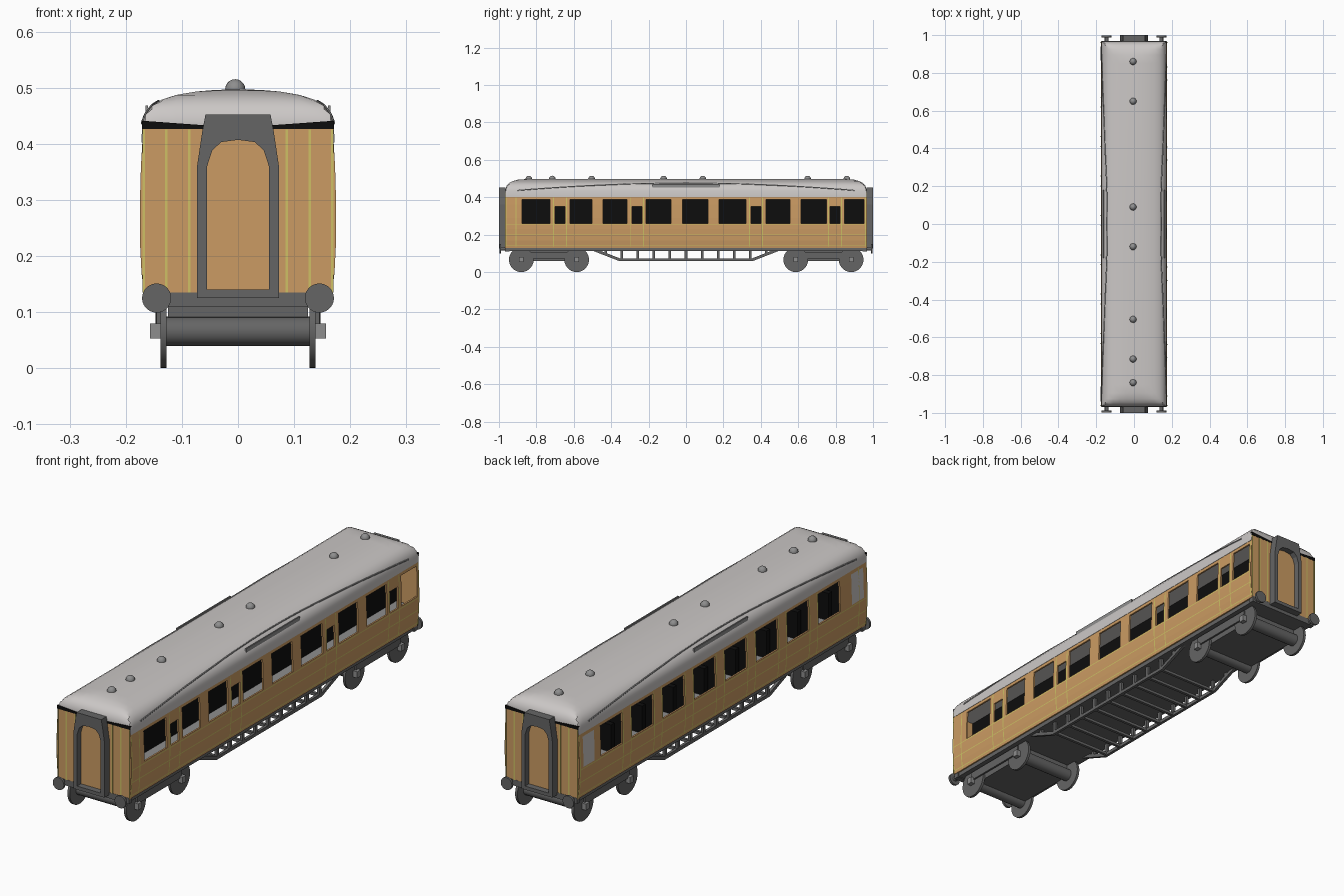
import bpy, bmesh, math
from mathutils import Matrix, Vector

if "Cube" in bpy.data.objects:
    bpy.data.objects.remove(bpy.data.objects["Cube"])


def mat(name, r, g, b):
    m = bpy.data.materials.new(name)
    m.diffuse_color = (r, g, b, 1)
    m.use_nodes = True
    m.node_tree.nodes["Principled BSDF"].inputs["Base Color"].default_value = m.diffuse_color
    return m


WOOD = mat("varnished wood", 0.60, 0.33, 0.125)
YELLOW = mat("yellow lining", 0.62, 0.53, 0.13)
DARK = mat("dark grey metal", 0.13, 0.13, 0.13)
ROOF = mat("pale grey roof", 0.60, 0.575, 0.565)
MID = mat("mid grey", 0.27, 0.27, 0.27)
BLACK = mat("black interior", 0.004, 0.004, 0.004)

# body side and roof cross-sections as (half width, height)
SIDE = [(0.167, 0.13), (0.172, 0.17), (0.175, 0.23), (0.175, 0.29), (0.173, 0.36), (0.170, 0.41)]
TOP = [(0.172, 0.402), (0.171, 0.435), (0.165, 0.452), (0.153, 0.468), (0.135, 0.479),
       (0.11, 0.487), (0.075, 0.493), (0.04, 0.496), (0, 0.497)]


def width_at(profile, z):
    for (x0, z0), (x1, z1) in zip(profile, profile[1:]):
        if z <= z1:
            return x0 + (x1 - x0) * (z - z0) / (z1 - z0)
    return profile[-1][0]


def obj(name, verts, faces, m, smooth=None, fix=True):
    me = bpy.data.meshes.new(name)
    me.from_pydata(verts, [], faces)
    if fix:
        bm = bmesh.new()
        bm.from_mesh(me)
        bmesh.ops.recalc_face_normals(bm, faces=bm.faces)
        bm.to_mesh(me)
        bm.free()
    me.materials.append(m)
    if smooth:
        me.polygons.foreach_set("use_smooth", [True] * len(me.polygons))
        me.set_sharp_from_angle(angle=math.radians(smooth))
    o = bpy.data.objects.new(name, me)
    bpy.context.collection.objects.link(o)
    return o


def box(name, x0, x1, y0, y1, z0, z1, m):
    v = [(x, y, z) for x in (x0, x1) for y in (y0, y1) for z in (z0, z1)]
    f = [(0, 1, 3, 2), (4, 6, 7, 5), (0, 4, 5, 1), (2, 3, 7, 6), (0, 2, 6, 4), (1, 5, 7, 3)]
    return obj(name, v, f, m)


def prism(name, pts, axis, a, b, m, smooth=None):
    """Extrude a 2D outline along x (outline is y,z) or y (outline is x,z)."""
    put = (lambda p, t: (t, p[0], p[1])) if axis == "x" else (lambda p, t: (p[0], t, p[1]))
    n = len(pts)
    v = [put(p, t) for t in (a, b) for p in pts]
    f = [tuple(range(n)), tuple(range(n, 2 * n))]
    f += [(i, (i + 1) % n, (i + 1) % n + n, i + n) for i in range(n)]
    return obj(name, v, f, m, smooth)


def disc(name, axis, c, r, a, b, m, n=28):
    pts = [(c[0] + r * math.cos(2 * math.pi * i / n), c[1] + r * math.sin(2 * math.pi * i / n)) for i in range(n)]
    return prism(name, pts, axis, a, b, m, 40)


def side_sheet(name, s, ys, zs, m, holes=(), off=0.0):
    """Sheet following the bulged body side, leaving out the window holes."""
    v = [(s * (width_at(SIDE, z) + off), y, z) for y in ys for z in zs]
    k, f = len(zs), []
    for i in range(len(ys) - 1):
        for j in range(k - 1):
            cy, cz = (ys[i] + ys[i + 1]) / 2, (zs[j] + zs[j + 1]) / 2
            if any(a < cy < b and c < cz < d for a, b, c, d in holes):
                continue
            q = (i * k + j, i * k + k + j, i * k + k + j + 1, i * k + j + 1)
            f.append(q if s > 0 else q[::-1])
    return obj(name, v, f, m, fix=False)


def side_plate(name, s, y0, y1, z0, z1, m):
    zs = sorted({z0, z1} | {z for _, z in SIDE if z0 < z < z1})
    return side_sheet(name, s, [y0, y1], zs, m, off=0.0015)


# windows: (y0, y1, z0, z1) on each side
BIG = [(-.877, -.727), (-.62, -.503), (-.444, -.316), (-.214, -.08), (-.02, .118),
       (.176, .32), (.428, .556), (.615, .75), (.848, .952)]
DOORS = [(-.70, -.647), (-.29, -.235), (.348, .40), (.77, .824)]
right = [(a, b, .26, .388) for a, b in BIG] + [(a, b, .26, .35) for a, b in DOORS]
left = [(.675 - .2085 * i, .82 - .2085 * i, .26, .388) for i in range(8)]

for s, holes, label in ((1, right, "right"), (-1, left, "left")):
    # pierced wooden side
    ys = sorted({-.965, .965} | {y for h in holes for y in h[:2]})
    zs = sorted({z for _, z in SIDE} | {z for h in holes for z in h[2:]})
    wall = side_sheet(label + "_side_wall", s, ys, zs, WOOD, holes)
    sol = wall.modifiers.new("thickness", "SOLIDIFY")
    sol.thickness, sol.offset = 0.007, -1
    # lining
    for z in (.143, .2, .253):
        side_plate(label + "_lining", s, -.963, .963, z - .002, z + .002, YELLOW)
    doors = DOORS if s > 0 else [(h[0] - .048, h[0] - .012) for h in left[:7]]
    for y in [y for d in doors for y in (d[0] - .008, d[1] + .008)] + [-.91, -.962, .96]:
        side_plate(label + "_door_lining", s, y - .0025, y + .0025, .137, .398, YELLOW)

# obscured end panes on the left side
for y0, y1 in ((.865, .94), (-.94, -.86)):
    side_plate("obscured_pane", -1, y0, y1, .26, .388, ROOF)

# interior: corridor wall, compartment partitions, floor
box("corridor_wall", .07, .076, -.955, .955, .14, .402, BLACK)
box("inner_floor", -.163, .163, -.957, .957, .16, .215, MID)
for i in range(9):
    y = .852 - .2085 * i
    box("partition", -.16, .07, y - .006, y + .006, .2, .402, BLACK)
    if i < 8:
        for yy in (y - .035, y - .175):
            box("seat_back", -.13, .05, yy - .012, yy + .012, .2, .33, BLACK)

# roof with domed ends
half = [(.965, .44), (.958, .46), (.945, .474), (.925, .484), (.895, .492), (.85, .498)]
stations = [(-y, z) for y, z in half] + [(y, z) for y, z in reversed(half)]
section = TOP + [(-x, z) for x, z in reversed(TOP[:-1])]
n = len(section)
rv = [(x, y, min(z, lim + (z - .4) * .03)) for y, lim in stations for x, z in section]
rf = [(i * n + j, i * n + (j + 1) % n, (i + 1) * n + (j + 1) % n, (i + 1) * n + j)
      for i in range(len(stations) - 1) for j in range(n)]
rf += [tuple(range(n)), tuple(range(len(rv) - n, len(rv)))]
obj("roof", rv, rf, ROOF, 35)

# curved rain strips and roof boards
for s in (1, -1):
    cu = bpy.data.curves.new("rain_strip", "CURVE")
    cu.dimensions, cu.bevel_depth, cu.bevel_resolution = "3D", .003, 1
    sp = cu.splines.new("POLY")
    sp.points.add(24)
    for i, p in enumerate(sp.points):
        y = -.9 + 1.8 * i / 24
        z = .437 + .038 * (1 - (y / .9) ** 2)
        p.co = (s * width_at(TOP, z), y, z, 1)
    cu.materials.append(MID)
    bpy.context.collection.objects.link(bpy.data.objects.new("rain_strip", cu))
    box("roof_board", s * .160, s * .165, -.18, .18, .45, .468, MID)

# roof ventilators
for y in (.86, .65, .09, -.12, -.505, -.715, -.84):
    bm = bmesh.new()
    bmesh.ops.create_uvsphere(bm, u_segments=16, v_segments=10, radius=.018,
                              matrix=Matrix.Translation((-.005, y, .497)))
    me = bpy.data.meshes.new("ventilator")
    bm.to_mesh(me)
    bm.free()
    me.materials.append(MID)
    me.polygons.foreach_set("use_smooth", [True] * len(me.polygons))
    bpy.context.collection.objects.link(bpy.data.objects.new("ventilator", me))

# ends: wall, lining, gangway, buffers
end_outline = [(x - .001, z) for x, z in SIDE] + [(.17, .428)]
end_outline += [(-x, z) for x, z in reversed(end_outline)]
outer = [(-.073, .125), (-.073, .36), (-.064, .42), (-.058, .452), (0, .452)]
inner = [(-.055, .14), (-.055, .36), (-.046, .388), (-.03, .403), (0, .407)]
ring = [p + [(-x, z) for x, z in reversed(p[:-1])] for p in (outer, inner)]
for s in (-1, 1):
    prism("end_wall", end_outline, "y", s * .955, s * .967, WOOD)
    prism("roof_shadow_gap", [(-.171, .426), (.171, .426), (.171, .441), (.06, .433), (-.06, .433), (-.171, .441)],
          "y", s * .96, s * .968, BLACK)
    for x in (-.168, -.128, -.087, .087, .128, .168):
        w = .0025 if abs(x) < .16 else .002
        box("end_lining", x - w, x + w, s * .966, s * .969, .135, .425, YELLOW)
    prism("gangway_door", ring[1], "y", s * .967, s * .974, WOOD)
    k = 9
    gv = [(x, s * y, z) for y in (.965, 1.0) for loop in ring for x, z in loop]
    gf = []
    for i in range(k):
        j = (i + 1) % k
        gf += [(i, j, j + k, i + k), (i + 2 * k, j + 2 * k, j + 3 * k, i + 3 * k),
               (i, j, j + 2 * k, i + 2 * k), (i + k, j + k, j + 3 * k, i + 3 * k)]
    obj("gangway_frame", gv, gf, DARK)
    for x in (-.145, .145):
        disc("buffer_shank", "y", (x, .125), .010, s * .94, s * .99, DARK, 14)
        disc("buffer_head", "y", (x, .125), .026, s * .988, s * .998, DARK)
    box("buffer_beam", -.165, .165, s * .945, s * .968, .11, .135, DARK)

# underframe
box("underframe", -.16, .16, -.96, .96, .113, .134, DARK)
for s in (-1, 1):
    x0, x1 = s * .135, s * .147
    prism("truss_rod", [(-.54, .13), (-.355, .058), (.355, .058), (.54, .13), (.50, .13), (.35, .072), (-.35, .072),
                        (-.50, .13)], "x", x0, x1, DARK)
    for i in range(11):
        y = -.43 + .086 * i
        box("truss_post", x0, x1, y - .007, y + .007, .07 if 0 < i < 10 else .095, .12, DARK)
for i in range(1, 10):
    y = -.43 + .086 * i
    box("cross_bar", -.136, .136, y - .006, y + .006, .06, .072, DARK)

# bogies
for c in (-.7325, .735):
    box("bogie_block", -.125, .125, c - .15, c + .15, .06, .113, DARK)
    for s in (-1, 1):
        box("bogie_side_frame", s * .137, s * .145, c - .15, c + .15, .072, .108, DARK)
    for d in (-.148, .148):
        disc("axle", "x", (c + d, .066), .026, -.135, .135, DARK, 16)
        for s in (-1, 1):
            disc("wheel", "x", (c + d, .066), .066, s * .127, s * .138, DARK)
            box("axle_box", s * .136, s * .157, c + d - .012, c + d + .012, .053, .08, MID)
